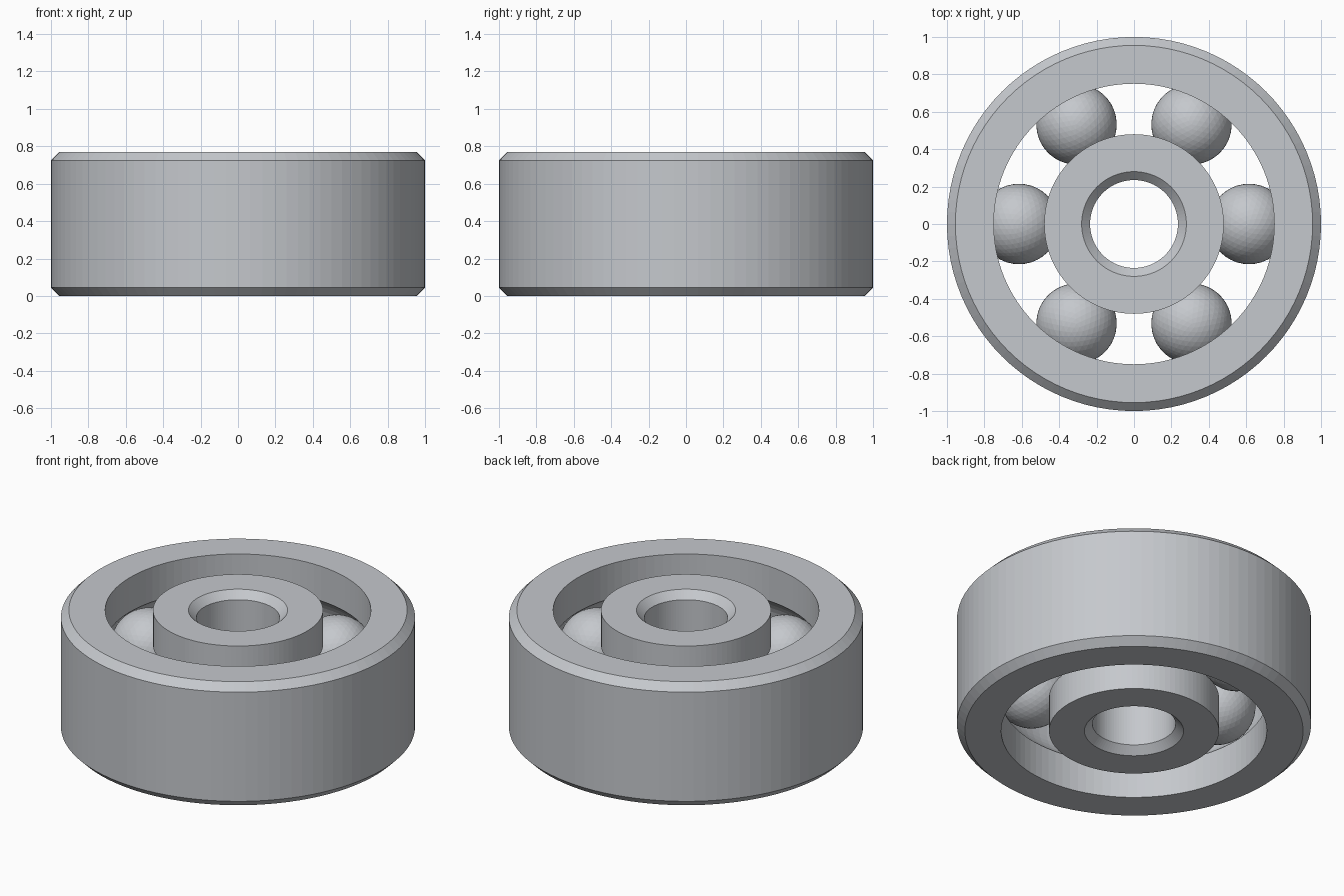
import bpy, bmesh, math

cube = bpy.data.objects.get("Cube")
if cube:
    bpy.data.objects.remove(cube)

HEIGHT = 0.77
MID = HEIGHT / 2
OUTER, OUTER_BORE = 1.0, 0.75
INNER, INNER_BORE = 0.48, 0.235
CHAMFER = 0.045
BALL_ORBIT, BALL_RADIUS, BALL_COUNT = 0.615, 0.215, 6
GROOVE = BALL_RADIUS + 0.002
SEGMENTS = 96

steel = bpy.data.materials.new("brushed steel")
steel.use_nodes = True
colour = (0.56, 0.58, 0.61, 1)
steel.diffuse_color = colour
steel.node_tree.nodes["Principled BSDF"].inputs["Base Color"].default_value = colour


def add_object(name, bm):
    bmesh.ops.recalc_face_normals(bm, faces=bm.faces)
    mesh = bpy.data.meshes.new(name)
    bm.to_mesh(mesh)
    bm.free()
    mesh.materials.append(steel)
    obj = bpy.data.objects.new(name, mesh)
    bpy.context.collection.objects.link(obj)
    return obj


def revolve(name, profile):
    """Sweep a closed (radius, height) profile around the vertical axis."""
    bm = bmesh.new()
    rings = []
    for i in range(SEGMENTS):
        a = math.tau * i / SEGMENTS
        rings.append([bm.verts.new((r * math.cos(a), r * math.sin(a), z)) for r, z in profile])
    for i, ring in enumerate(rings):
        following = rings[(i + 1) % SEGMENTS]
        for j in range(len(profile)):
            k = (j + 1) % len(profile)
            bm.faces.new((ring[j], following[j], following[k], ring[k]))
    return add_object(name, bm)


def race_groove(wall, side, steps=12):
    """Arc of the ball track cut into a wall, from bottom to top."""
    limit = math.acos(abs(wall - BALL_ORBIT) / GROOVE)
    angles = [limit * (2 * i / steps - 1) for i in range(steps + 1)]
    return [(BALL_ORBIT + side * GROOVE * math.cos(a), MID + GROOVE * math.sin(a)) for a in angles]


def chamfered_wall(radius, side):
    """Wall from bottom to top with a bevel at both ends."""
    inset = radius - side * CHAMFER
    return [(inset, 0), (radius, CHAMFER), (radius, HEIGHT - CHAMFER), (inset, HEIGHT)]


# Outer ring: bevelled outside, grooved bore
bore = [(OUTER_BORE, 0)] + race_groove(OUTER_BORE, 1) + [(OUTER_BORE, HEIGHT)]
revolve("outer_ring", chamfered_wall(OUTER, 1) + bore[::-1])

# Inner ring: grooved outside, bevelled bore
track = [(INNER, 0)] + race_groove(INNER, -1) + [(INNER, HEIGHT)]
revolve("inner_ring", track + chamfered_wall(INNER_BORE, -1)[::-1])

# Balls running between the two tracks
for n in range(BALL_COUNT):
    a = math.tau * n / BALL_COUNT
    bm = bmesh.new()
    bmesh.ops.create_icosphere(bm, subdivisions=4, radius=BALL_RADIUS)
    ball = add_object(f"ball_{n + 1}", bm)
    ball.location = (BALL_ORBIT * math.cos(a), BALL_ORBIT * math.sin(a), MID)
    ball.rotation_euler.z = a
